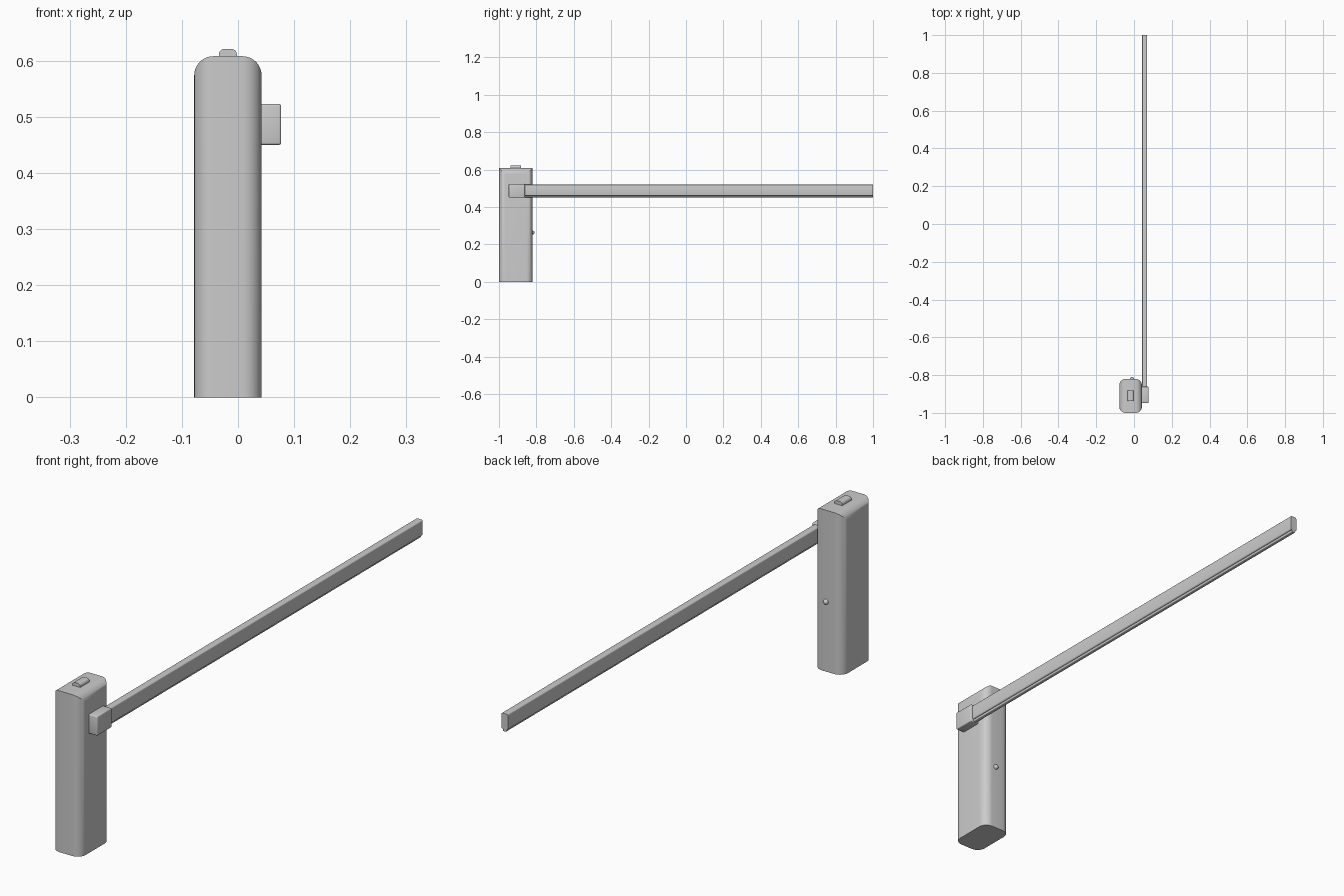
import bpy, bmesh, math
from mathutils import Vector

if "Cube" in bpy.data.objects:
    bpy.data.objects.remove(bpy.data.objects["Cube"])


def finish(bm, name):
    bmesh.ops.recalc_face_normals(bm, faces=bm.faces)
    me = bpy.data.meshes.new(name)
    bm.to_mesh(me)
    bm.free()
    ob = bpy.data.objects.new(name, me)
    bpy.context.collection.objects.link(ob)
    bpy.ops.object.select_all(action='DESELECT')
    ob.select_set(True)
    bpy.context.view_layer.objects.active = ob
    bpy.ops.object.shade_smooth_by_angle(angle=math.radians(35))
    return ob


def box(name, lo, hi, bevel, segs, pick=lambda e: True):
    """Box from corner to corner, with the picked edges rounded."""
    bm = bmesh.new()
    bmesh.ops.create_cube(bm, size=1)
    lo, hi = Vector(lo), Vector(hi)
    for v in bm.verts:
        v.co = Vector([(a + b) / 2 + c * (b - a) for a, b, c in zip(lo, hi, v.co)])
    bmesh.ops.bevel(bm, geom=[e for e in bm.edges if pick(e)], offset=bevel,
                    segments=segs, profile=0.5, affect='EDGES')
    return finish(bm, name)


def along_y(e):
    return abs(e.verts[0].co.y - e.verts[1].co.y) > 1e-4


# Cabinet: slices across x, rounded in plan and at the two long top edges
X0, X1, Y0, Y1, TOP, R, N = -0.078, 0.042, -1.0, -0.82, 0.608, 0.034, 10
half = []
for i in range(N + 1):
    a = math.pi / 2 * i / N
    half.append((R * (1 - math.cos(a)), R * (1 - math.sin(a))))
slices = [(X0 + dx, d) for dx, d in half] + [(X1 - dx, d) for dx, d in reversed(half)]
bm = bmesh.new()
rings = [[bm.verts.new(p) for p in ((x, Y0 + d, 0), (x, Y1 - d, 0),
                                    (x, Y1 - d, TOP - d), (x, Y0 + d, TOP - d))]
         for x, d in slices]
for r, s in zip(rings, rings[1:]):
    for k in range(4):
        j = (k + 1) % 4
        bm.faces.new((r[k], r[j], s[j], s[k]))
bm.faces.new(rings[0])
bm.faces.new(rings[-1])
finish(bm, "cabinet")

# Signal lamp on top
box("signal_lamp", (-0.034, -0.937, 0.60), (-0.002, -0.882, 0.621), 0.01, 5,
    lambda e: along_y(e) and e.verts[0].co.z > 0.61)

# Arm bracket on the side
box("arm_bracket", (0.038, -0.948, 0.45), (0.077, -0.861, 0.523), 0.004, 3)

# Barrier arm and the buffer strip below it
box("barrier_arm", (0.043, -0.87, 0.46), (0.07, 1.0, 0.519), 0.005, 3, along_y)
box("buffer_strip", (0.049, -0.862, 0.452), (0.064, 1.0, 0.464), 0.003, 3, along_y)

# Round lock on the back
bm = bmesh.new()
bmesh.ops.create_uvsphere(bm, u_segments=20, v_segments=12, radius=0.01)
for v in bm.verts:
    v.co += Vector((-0.01, -0.82, 0.263))
finish(bm, "door_lock")
